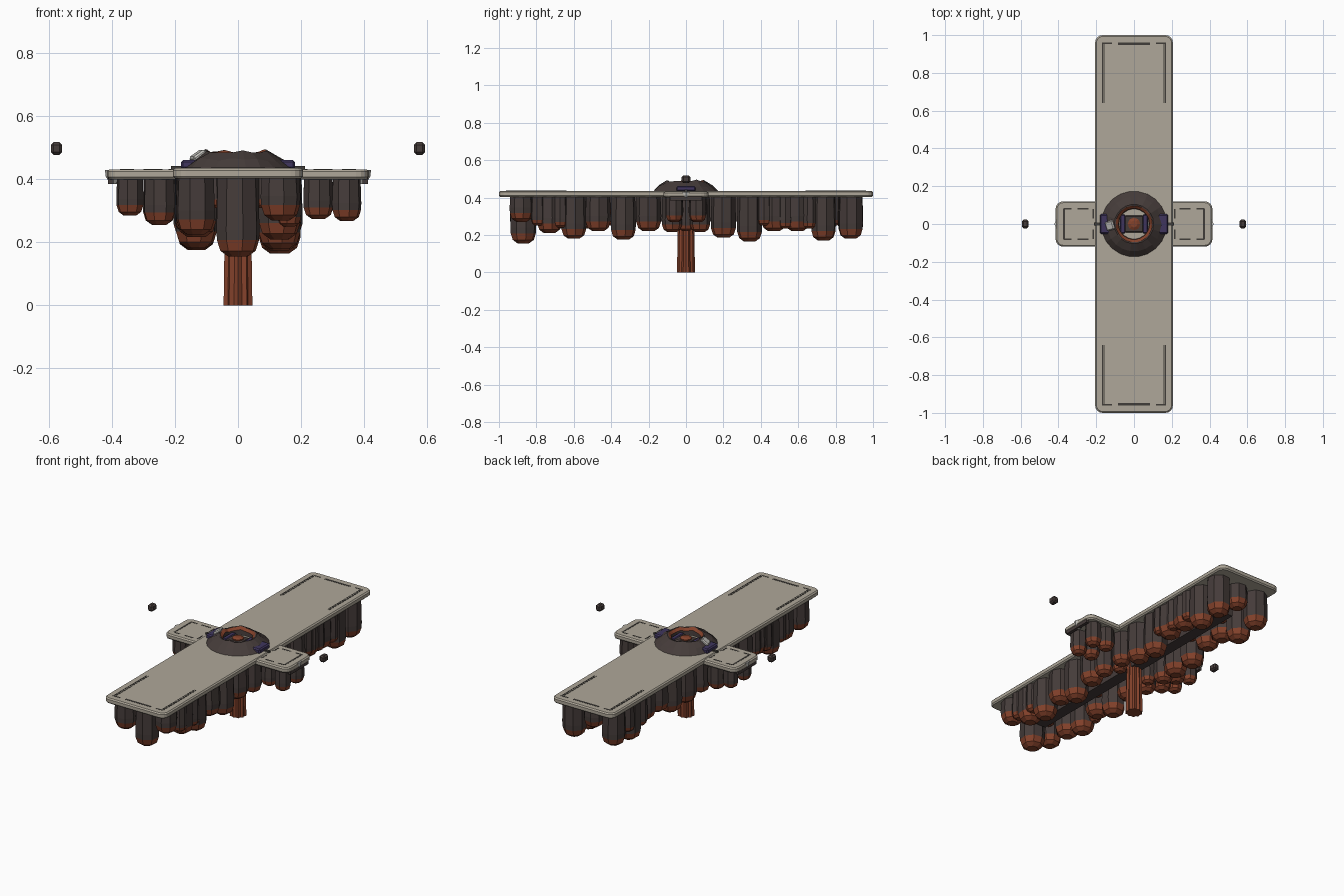
import bpy, bmesh, math, random
from mathutils import Matrix

random.seed(4)
if "Cube" in bpy.data.objects:
    bpy.data.objects.remove(bpy.data.objects["Cube"])


def material(name, rgb):
    m = bpy.data.materials.new(name)
    m.use_nodes = True
    m.diffuse_color = (*rgb, 1)
    m.node_tree.nodes["Principled BSDF"].inputs["Base Color"].default_value = (*rgb, 1)
    return m


STONE = material("pale stone", (0.43, 0.39, 0.32))
ROCK = material("dark rock", (0.06, 0.045, 0.042))
RUST = material("rust orange", (0.23, 0.054, 0.024))
PURPLE = material("dark purple", (0.05, 0.036, 0.11))
DARK = material("charcoal groove", (0.05, 0.046, 0.04))
LIGHT = material("light grey", (0.52, 0.51, 0.48))


def finish(name, bm, *mats):
    bmesh.ops.recalc_face_normals(bm, faces=bm.faces)
    mesh = bpy.data.meshes.new(name)
    bm.to_mesh(mesh)
    bm.free()
    for m in mats:
        mesh.materials.append(m)
    ob = bpy.data.objects.new(name, mesh)
    bpy.context.collection.objects.link(ob)
    return ob


def add_box(bm, center, size):
    mat = Matrix.Translation(center) @ Matrix.Diagonal((*size, 1))
    bmesh.ops.create_cube(bm, size=1, matrix=mat)


def box(name, center, size, mat, bevel=0.0):
    bm = bmesh.new()
    add_box(bm, center, size)
    if bevel:
        bmesh.ops.bevel(bm, geom=bm.edges[:], offset=bevel, segments=1, affect='EDGES')
    return finish(name, bm, mat)


def slab(name, sx, sy, low, high, mat):
    # plate with rounded corners and chamfered rims
    bm = bmesh.new()
    add_box(bm, (0, 0, (low + high) / 2), (sx, sy, high - low))
    upright = [e for e in bm.edges if abs(e.verts[0].co.z - e.verts[1].co.z) > 0.001]
    bmesh.ops.bevel(bm, geom=upright, offset=0.04, segments=4, profile=0.5, affect='EDGES')
    rims = [e for e in bm.edges if abs(e.verts[0].co.z - e.verts[1].co.z) < 0.001]
    bmesh.ops.bevel(bm, geom=rims, offset=0.007, segments=1, affect='EDGES')
    return finish(name, bm, mat)


def lathe(bm, x, y, rings, sides, turn=0.0, capped=True):
    # stack of rings given as (radius, height)
    loops = []
    for r, z in rings:
        loops.append([bm.verts.new((x + r * math.cos(turn + math.tau * i / sides),
                                    y + r * math.sin(turn + math.tau * i / sides), z))
                      for i in range(sides)])
    for a, b in zip(loops, loops[1:]):
        for i in range(sides):
            j = (i + 1) % sides
            bm.faces.new((a[i], a[j], b[j], b[i]))
    if capped:
        bm.faces.new(loops[0])
        bm.faces.new(loops[-1])
    return loops


def column(name, x, y, r, bottom):
    # hanging rock pillar with a rusty domed tip
    bm = bmesh.new()
    tip = 0.75 * r
    rings = [(r * 0.94, 0.408), (r, bottom + tip * 1.6), (r * 0.98, bottom + tip),
             (r * 0.82, bottom + tip * 0.35), (r * 0.45, bottom)]
    lathe(bm, x, y, rings, 8, random.uniform(0, 0.8))
    for f in bm.faces:
        f.material_index = int(f.calc_center_median().z < bottom + tip)
    finish(name, bm, ROCK, RUST)


# Platform with a deep keel below its middle
slab("main_platform", 0.412, 2.0, 0.403, 0.436, STONE)
slab("cross_platform", 0.83, 0.24, 0.400, 0.432, STONE)
box("keel", (0, 0, 0.34), (0.07, 1.6, 0.135), ROCK)

# Engraved border lines
bm = bmesh.new()
for sx in (-1, 1):
    for sy in (-1, 1):
        add_box(bm, (sx * 0.165, sy * 0.8, 0.435), (0.007, 0.32, 0.004))
        add_box(bm, (sx * 0.155, sy * 0.8, 0.435), (0.004, 0.32, 0.004))
        add_box(bm, (sx * 0.14, sy * 0.957, 0.435), (0.045, 0.008, 0.004))
        add_box(bm, (sx * 0.35, sy * 0.082, 0.431), (0.04, 0.008, 0.004))
        add_box(bm, (sx * 0.27, sy * 0.082, 0.431), (0.06, 0.008, 0.004))
        add_box(bm, (sx * 0.216, sy * 0.055, 0.431), (0.008, 0.05, 0.004))
    add_box(bm, (0, sx * 0.955, 0.435), (0.17, 0.013, 0.004))
    add_box(bm, (sx * 0.37, 0, 0.431), (0.01, 0.165, 0.004))
finish("border_grooves", bm, DARK)

# Long pillars along both sides, as (y, tip height)
right_row = [(-0.73, 0.21), (-0.6, 0.18), (-0.47, 0.22), (-0.335, 0.175), (-0.2, 0.22),
             (0.2, 0.185), (0.34, 0.165), (0.47, 0.22), (0.595, 0.22), (0.735, 0.17), (0.88, 0.18)]
left_row = [(y, tip + random.uniform(0, 0.03)) for y, tip in right_row]
short_row = [(-0.79, 0.25), (-0.67, 0.24), (0.42, 0.25), (0.53, 0.235), (0.66, 0.235)]
for side, row in ((1, right_row), (-1, left_row)):
    for y, tip in row:
        column("rock_pillar", side * 0.132, y, 0.068, tip)
    # Shorter pillars tucked along the rim
    for y, tip in short_row:
        column("short_pillar", side * 0.162, side * y, 0.04, tip)
    # Inner ridge of small pillars
    for y in (-0.82, -0.4, 0.4, 0.66):
        column("inner_pillar", side * 0.075, y, 0.035, 0.31)
    # Cluster around the trunk
    for sy in (-1, 1):
        column("arm_pillar_inner", side * 0.15, sy * 0.075, 0.055, 0.215)
    column("trunk_pillar", side * 0.1, 0, 0.042, 0.22)
column("front_pillar_left", 0.135, -0.88, 0.064, 0.27)
column("front_pillar_right", -0.135, -0.88, 0.064, 0.225)
column("front_center_pillar", 0, -0.87, 0.07, 0.155)
column("back_center_pillar", 0, 0.88, 0.06, 0.27)

# Pillars under the cross arms, as (x, radius, tip height)
for x, r, tip in ((-0.343, 0.044, 0.285), (-0.25, 0.052, 0.256), (0.255, 0.048, 0.275), (0.345, 0.047, 0.268)):
    for sy in (-1, 1):
        column("arm_pillar", x, sy * 0.062, r, tip)

# Fluted trunk
bm = bmesh.new()
flutes = 10
loops = lathe(bm, 0, 0, [(0.048, 0.0), (0.045, 0.2), (0.04, 0.3)], flutes * 2)
for loop in loops:
    for v in loop[::2]:
        v.co.x *= 0.82
        v.co.y *= 0.82
finish("fluted_trunk", bm, RUST)

# Jagged crater with a rusty inner lip
bm = bmesh.new()
loops = lathe(bm, 0, 0, [(0.176, 0.434), (0.145, 0.462), (0.104, 0.491), (0.097, 0.49),
                         (0.082, 0.476), (0.079, 0.438)], 22, capped=False)
for v in loops[1]:
    v.co.z += random.uniform(-0.008, 0.006)
for i in range(len(loops[0])):
    lift = random.uniform(-0.007, 0.005)
    for loop in loops[2:5]:
        loop[i].co.z += lift
for f in bm.faces:
    reach = f.calc_center_median().xy.length
    f.material_index = int(0.081 < reach < 0.095)
finish("crater_rim", bm, ROCK, RUST)

# Crater core
bm = bmesh.new()
lathe(bm, 0, 0, [(0.082, 0.436), (0.082, 0.446)], 22)
finish("crater_floor", bm, STONE)
box("core_block", (0, 0, 0.452), (0.1, 0.09, 0.02), ROCK, 0.006)
bm = bmesh.new()
lathe(bm, 0, 0, [(0.034, 0.45), (0.034, 0.468), (0.018, 0.476)], 8)
finish("core_cap", bm, RUST)

for side in (-1, 1):
    # Side machinery, arm tips and floating stones
    box("core_side", (side * 0.06, 0, 0.453), (0.026, 0.1, 0.022), PURPLE, 0.004)
    box("side_block", (side * 0.15, 0, 0.447), (0.062, 0.104, 0.03), PURPLE, 0.007)
    box("side_rod", (side * 0.195, 0, 0.437), (0.035, 0.014, 0.012), DARK)
    box("arm_end_lip", (side * 0.404, 0, 0.397), (0.018, 0.17, 0.024), ROCK)
    bm = bmesh.new()
    lathe(bm, side * 0.395, 0, [(0.027, 0.43), (0.025, 0.41), (0.01, 0.385)], 8)
    finish("arm_nozzle", bm, LIGHT)
    box("floating_stone", (side * 0.576, 0, 0.498), (0.036, 0.046, 0.04), ROCK, 0.009)
shard = box("crater_shard", (0, 0, 0), (0.05, 0.05, 0.02), LIGHT, 0.006)
shard.location = (-0.126, -0.008, 0.475)
shard.rotation_euler = (0, -0.6, 0.3)
